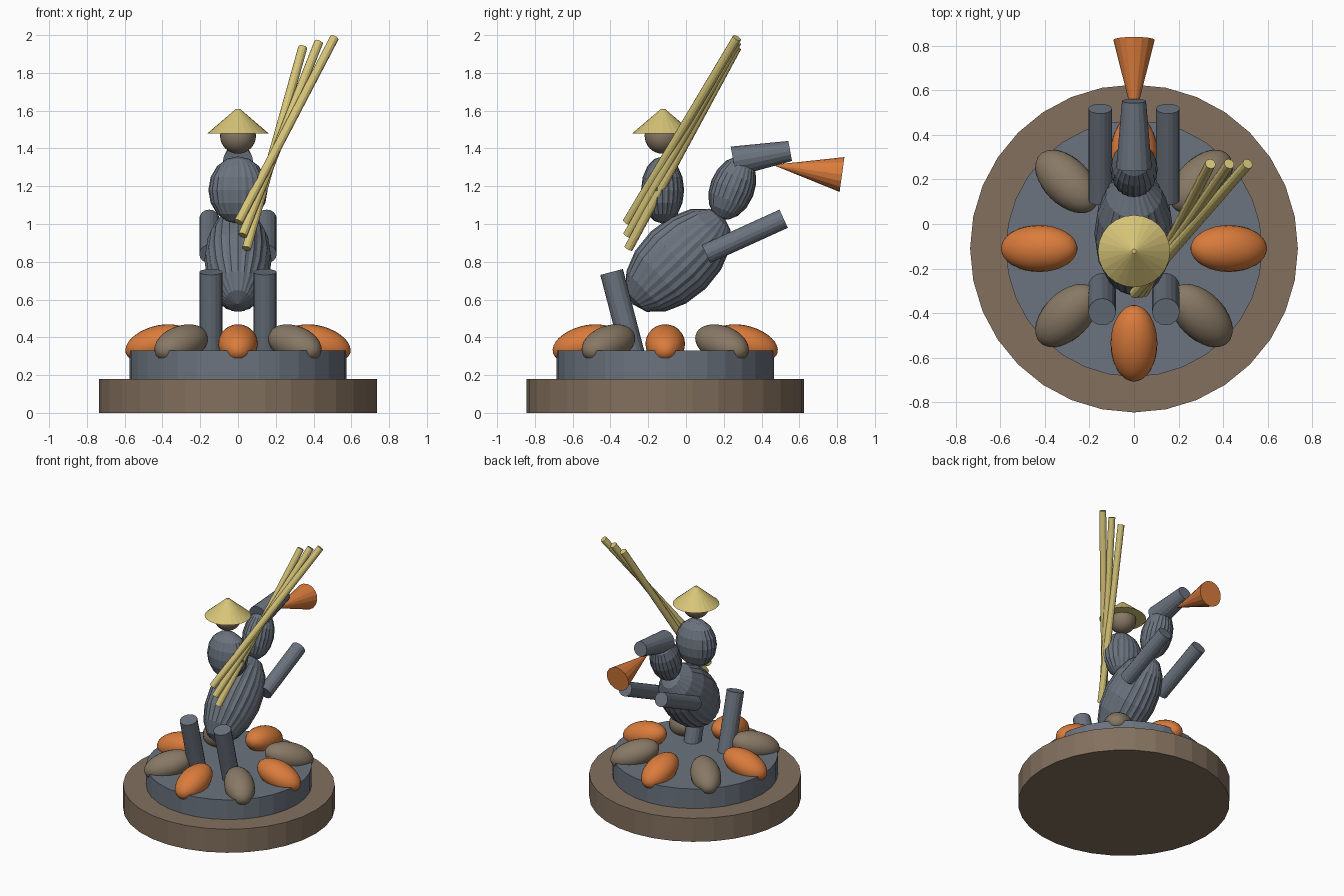
import bpy, bmesh, math
from mathutils import Matrix, Vector

if "Cube" in bpy.data.objects:
    bpy.data.objects.remove(bpy.data.objects["Cube"])


def material(name, rgb):
    m = bpy.data.materials.new(name)
    m.diffuse_color = (*rgb, 1)
    m.use_nodes = True
    m.node_tree.nodes["Principled BSDF"].inputs["Base Color"].default_value = m.diffuse_color
    return m


SLATE = material("slate_grey", (0.147, 0.172, 0.21))
EARTH = material("earth_brown", (0.225, 0.162, 0.112))
STONE = material("stone_brown", (0.245, 0.19, 0.13))
ORANGE = material("orange", (0.70, 0.20, 0.045))
STRAW = material("straw", (0.68, 0.56, 0.19))


def finish(bm, name, mat, smooth=None):
    bmesh.ops.recalc_face_normals(bm, faces=bm.faces)
    me = bpy.data.meshes.new(name)
    bm.to_mesh(me)
    bm.free()
    me.materials.append(mat)
    ob = bpy.data.objects.new(name, me)
    bpy.context.collection.objects.link(ob)
    if smooth:
        bpy.ops.object.select_all(action='DESELECT')
        ob.select_set(True)
        bpy.context.view_layer.objects.active = ob
        bpy.ops.object.shade_smooth_by_angle(angle=math.radians(smooth))
    return ob


def rod(name, a, b, r1, r2, mat, sides=16, smooth=None):
    """Cylinder, frustum or cone running from point a to point b."""
    a, b = Vector(a), Vector(b)
    d = b - a
    rot = d.to_track_quat('Z', 'Y').to_matrix().to_4x4()
    bm = bmesh.new()
    bmesh.ops.create_cone(bm, cap_ends=True, segments=sides, radius1=r1, radius2=r2,
                          depth=d.length, matrix=Matrix.Translation((a + b) / 2) @ rot)
    return finish(bm, name, mat, smooth)


def ellipsoid(name, centre, radii, mat, tilt=0, turn=0, seg=24, rings=16, flute=1, smooth=None):
    """Ellipsoid with its poles on local z; every second meridian scaled by flute."""
    bm = bmesh.new()
    bmesh.ops.create_uvsphere(bm, u_segments=seg, v_segments=rings, radius=1)
    for v in bm.verts:
        k = round(math.atan2(v.co.y, v.co.x) / (2 * math.pi / seg))
        if k % 2:
            v.co.x *= flute
            v.co.y *= flute
    rot = Matrix.Rotation(turn, 4, 'Z') @ Matrix.Rotation(-tilt, 4, 'X')
    bm.transform(Matrix.Translation(centre) @ rot @ Matrix.Diagonal((*radii, 1)))
    return finish(bm, name, mat, smooth)


CY = -0.11  # centre line of the plinth

# Plinth
rod("base_disc", (0, CY, 0), (0, CY, 0.18), 0.735, 0.735, EARTH, 32)
rod("upper_disc", (0, CY, 0.18), (0, CY, 0.33), 0.575, 0.575, SLATE, 32)

# Ring of pebbles, outer ends dipping over the edge
for i in range(8):
    ang = i * math.pi / 4
    c = (0.425 * math.sin(ang), CY + 0.425 * math.cos(ang), 0.366)
    ellipsoid(f"pebble_{i + 1}", c, (0.105, 0.095, 0.176), STONE if i % 2 else ORANGE,
              tilt=math.radians(90 + 16), turn=-ang, smooth=60)

# Animal: fluted body and neck, tapering head, flared snout
ellipsoid("body", (0, -0.042, 0.808), (0.178, 0.21, 0.335), SLATE,
          tilt=math.radians(46), seg=48, rings=8, flute=0.965)
ellipsoid("neck", (0, 0.245, 1.19), (0.108, 0.118, 0.175), SLATE,
          tilt=math.radians(22), seg=48, rings=8, flute=0.965)
rod("head", (0, 0.251, 1.331), (0, 0.5515, 1.3865), 0.08, 0.054, SLATE, 16)
rod("snout_cone", (0, 0.826, 1.262), (0, 0.475, 1.311), 0.093, 0.004, ORANGE, 16)

# Limbs
for side, s in (("left", -1), ("right", 1)):
    rod(f"standing_leg_{side}", (s * 0.143, -0.28, 0.31), (s * 0.143, -0.394, 0.746),
        0.062, 0.062, SLATE, 16)
    rod(f"raised_leg_{side}", (s * 0.152, 0.106, 0.841), (s * 0.152, 0.517, 1.028),
        0.053, 0.053, SLATE, 16)

# Rider
ellipsoid("rider_torso", (0, -0.124, 1.18), (0.157, 0.114, 0.178), SLATE,
          seg=48, rings=8, flute=0.965)
ellipsoid("rider_head", (0, -0.124, 1.467), (0.095, 0.095, 0.095), STONE, smooth=60)
rod("rider_hat", (0, -0.122, 1.48), (0, -0.122, 1.61), 0.162, 0.01, STRAW, 24)

# Three crossing poles
POLES = (((0.045, -0.305, 0.87), (0.343, 0.27, 1.935)),
         ((0.024, -0.31, 0.94), (0.427, 0.27, 1.962)),
         ((0.002, -0.312, 1.01), (0.51, 0.27, 1.985)))
for i, (lo, hi) in enumerate(POLES):
    rod(f"pole_{i + 1}", lo, hi, 0.024, 0.024, STRAW, 12)
